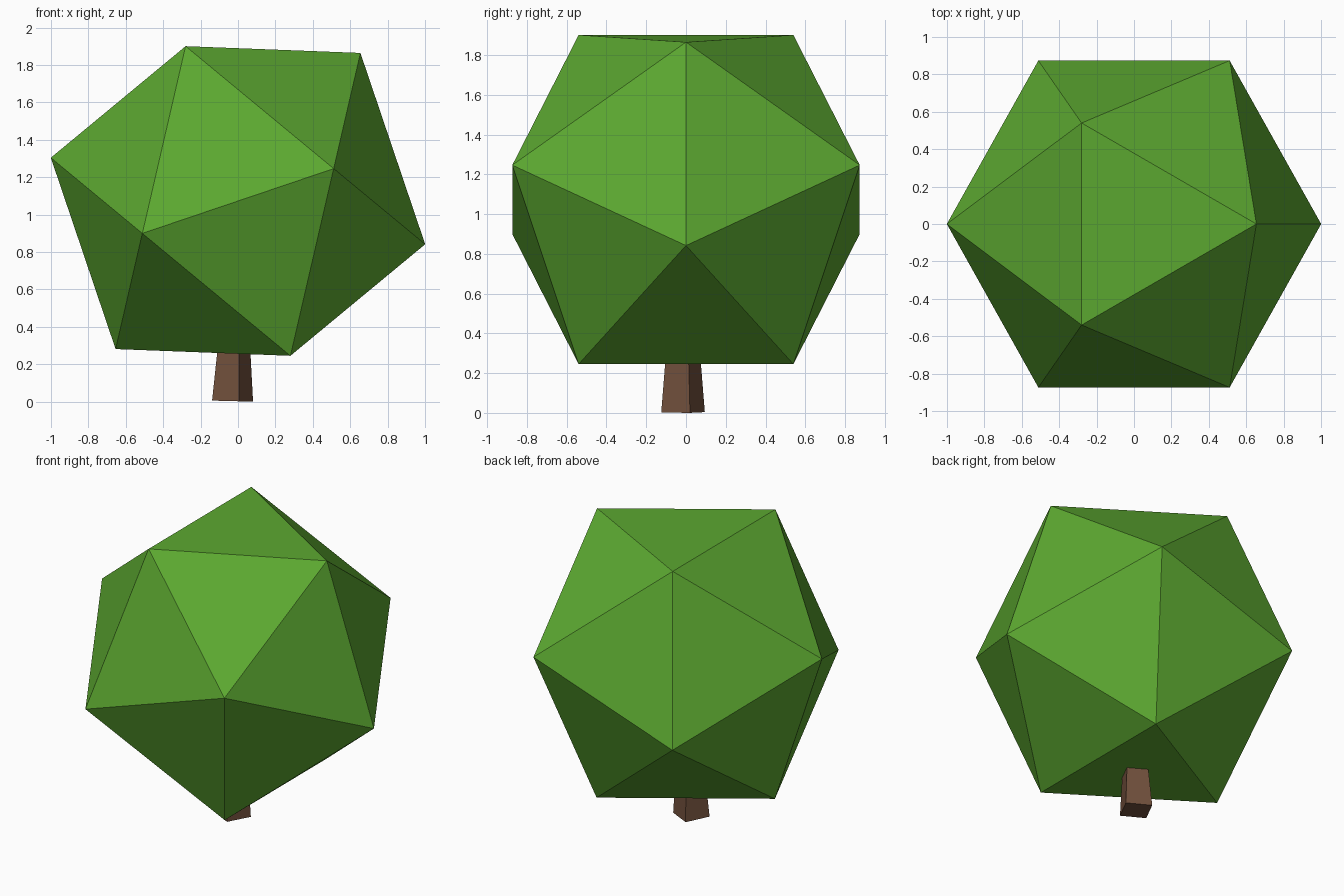
import bpy, bmesh
from math import radians, sqrt
from mathutils import Matrix, Vector

cube = bpy.data.objects.get("Cube")
if cube:
    bpy.data.objects.remove(cube, do_unlink=True)


def material(name, rgb):
    mat = bpy.data.materials.new(name)
    mat.use_nodes = True
    mat.diffuse_color = (*rgb, 1)
    mat.node_tree.nodes["Principled BSDF"].inputs["Base Color"].default_value = (*rgb, 1)
    return mat


def add_object(name, bm, mat):
    bmesh.ops.recalc_face_normals(bm, faces=bm.faces)
    mesh = bpy.data.meshes.new(name)
    bm.to_mesh(mesh)
    bm.free()
    mesh.materials.append(mat)
    obj = bpy.data.objects.new(name, mesh)
    bpy.context.collection.objects.link(obj)
    return obj


leaf_green = material("leaf green", (0.107, 0.392, 0.03))
bark_brown = material("bark brown", (0.165, 0.08, 0.045))

# Canopy: regular icosahedron from three golden rectangles, tipped sideways
HALF_EDGE = 0.54
golden = (1 + sqrt(5)) / 2
bm = bmesh.new()
for a in (-1, 1):
    for b in (-golden, golden):
        for corner in ((0, a, b), (a, b, 0), (b, 0, a)):
            bm.verts.new(Vector(corner) * HALF_EDGE)
bmesh.ops.convex_hull(bm, input=bm.verts)
bm.transform(Matrix.Translation((0, 0, 1.073)) @ Matrix.Rotation(radians(-18.7), 4, "Y"))
add_object("canopy", bm, leaf_green)

# Trunk: tapered square post, turned and leaning slightly, ending inside the canopy
HEIGHT = 0.5
bm = bmesh.new()
bmesh.ops.create_cone(bm, cap_ends=True, segments=4, radius1=0.115, radius2=0.073, depth=HEIGHT)
bm.transform(Matrix.Translation((-0.029, -0.015, 0.003))
             @ Matrix.Rotation(radians(1.5), 4, "Y")
             @ Matrix.Rotation(radians(17.7), 4, "Z")
             @ Matrix.Translation((0, 0, HEIGHT / 2)))
add_object("trunk", bm, bark_brown)
